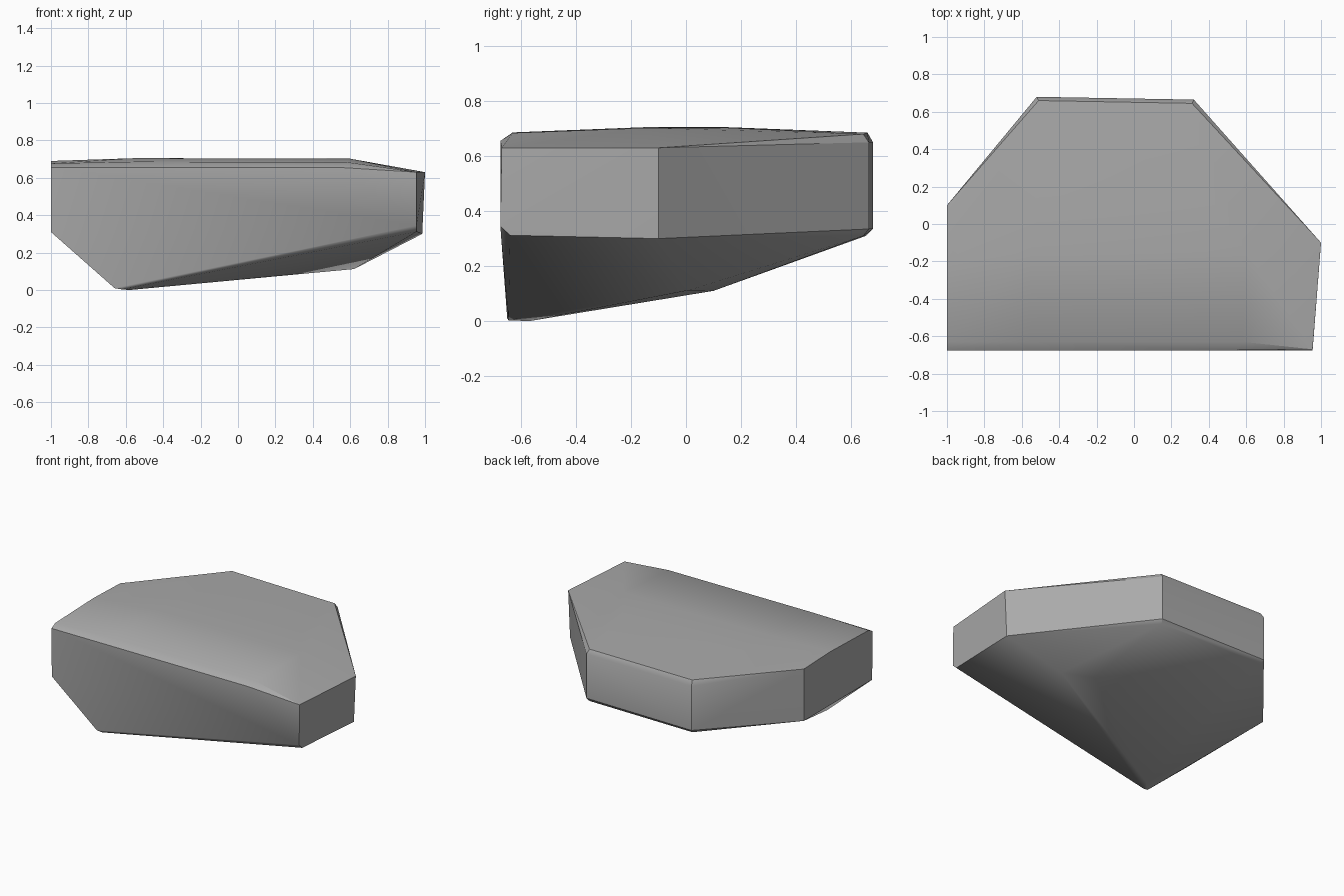
import bpy
import bmesh
import math

cube = bpy.data.objects.get("Cube")
if cube:
    bpy.data.objects.remove(cube, do_unlink=True)

# Plain grey stone
stone = bpy.data.materials.new("stone_grey")
stone.use_nodes = True
grey = (0.4, 0.4, 0.4, 1)
stone.diffuse_color = grey
stone.node_tree.nodes["Principled BSDF"].inputs["Base Color"].default_value = grey
stone.node_tree.nodes["Principled BSDF"].inputs["Roughness"].default_value = 0.8

# Rim of the upper face, where it meets the upright sides
upper_rim = [(-1, -.675, .655), (.55, -.675, .655), (.955, -.67, .63),
             (1, -.1, .63), (.32, .665, .65), (-.52, .68, .65), (-1, .1, .68)]
# Softened shoulder just inside the rim
shoulder = [(-1, -.63, .677), (-.55, -.63, .686), (.58, -.63, .684),
            (.31, .645, .68), (-.51, .66, .685)]
# Gently domed crown
crown = [(-1, -.2, .69), (-.55, -.15, .705), (.6, -.15, .702),
         (-.5, .15, .705), (.4, .15, .703)]
# Lower edge of the upright sides
lower_rim = [(-1, -.67, .31), (-1, .1, .31), (-.52, .68, .335), (-.51, .655, .31),
             (.32, .665, .335), (.31, .645, .31), (.985, -.1, .3),
             (.955, -.675, .345), (.955, -.64, .312)]
# Low front corner and the blunt ridge underneath
underside = [(-.66, -.65, .01), (-.62, -.645, .003), (-.58, -.57, 0),
             (.62, .01, .112), (.42, .1, .11)]

# Wrap the rings in one faceted boulder
bm = bmesh.new()
for point in upper_rim + shoulder + crown + lower_rim + underside:
    bm.verts.new(point)
hull = bmesh.ops.convex_hull(bm, input=bm.verts)
loose = {v for v in hull["geom_interior"] + hull["geom_unused"]
         if isinstance(v, bmesh.types.BMVert)}
bmesh.ops.delete(bm, geom=list(loose), context="VERTS")
bmesh.ops.dissolve_limit(bm, angle_limit=math.radians(0.5), verts=bm.verts, edges=bm.edges)
bmesh.ops.recalc_face_normals(bm, faces=bm.faces)

mesh = bpy.data.meshes.new("boulder")
bm.to_mesh(mesh)
bm.free()
mesh.materials.append(stone)
boulder = bpy.data.objects.new("boulder", mesh)
bpy.context.collection.objects.link(boulder)

# Smooth the worn shoulders, keep the broken edges sharp
bpy.ops.object.select_all(action="DESELECT")
boulder.select_set(True)
bpy.context.view_layer.objects.active = boulder
bpy.ops.object.shade_smooth_by_angle(angle=math.radians(32))
